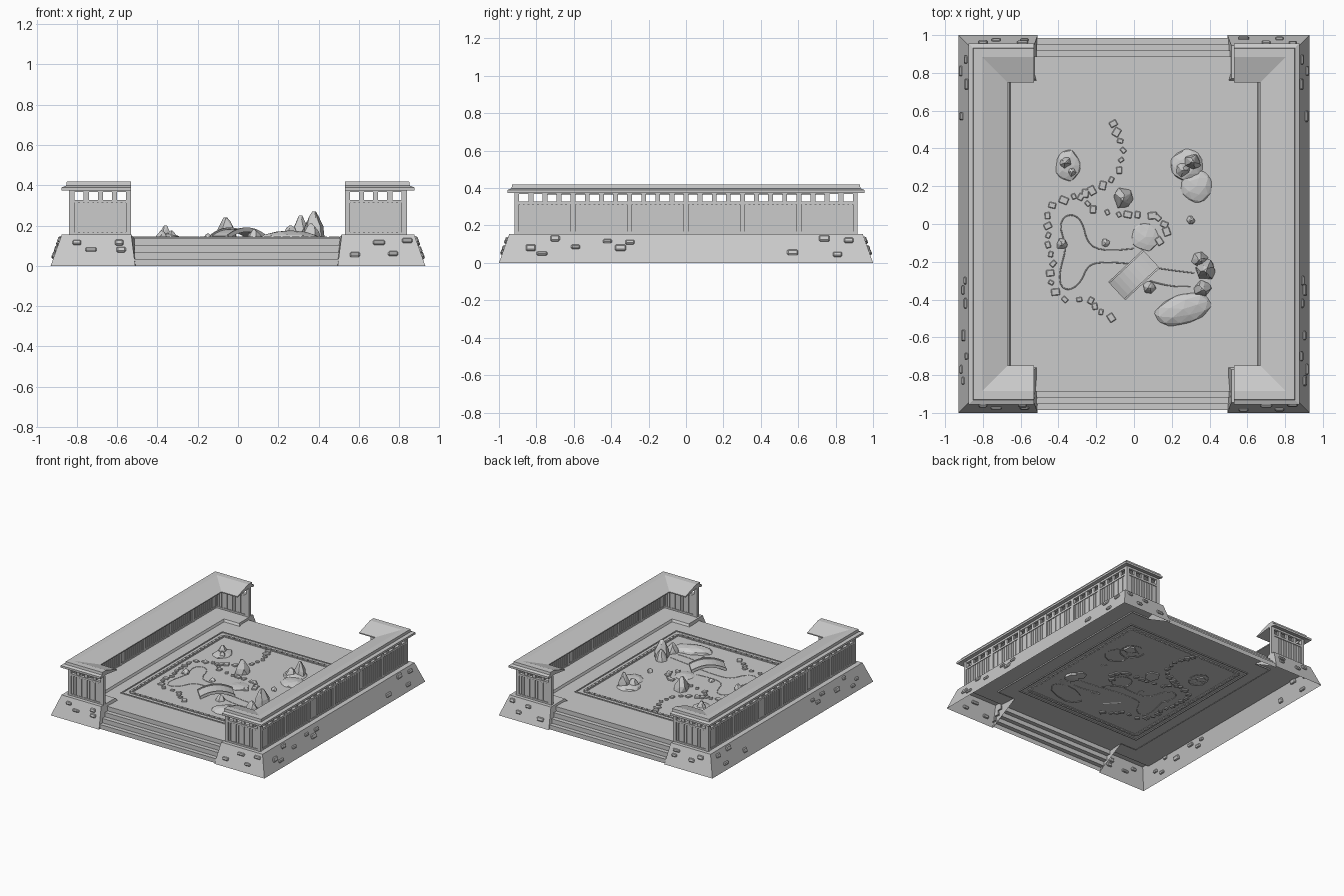
import bpy, bmesh, math, random
from mathutils import Vector, Matrix

random.seed(4)
if "Cube" in bpy.data.objects:
    bpy.data.objects.remove(bpy.data.objects["Cube"])

stone = bpy.data.materials.new("plain_grey")
stone.use_nodes = True
GREY = (0.6, 0.6, 0.6, 1)
stone.diffuse_color = GREY
stone.node_tree.nodes["Principled BSDF"].inputs["Base Color"].default_value = GREY

X, Y = 0.825, 0.905      # wall centre lines
WING = 0.53              # inner end of the corner wings
FLOOR, LEDGE = 0.138, 0.155


def finish(name, bm, recalc=True):
    if recalc:
        bmesh.ops.recalc_face_normals(bm, faces=bm.faces)
    mesh = bpy.data.meshes.new(name)
    bm.to_mesh(mesh)
    bm.free()
    mesh.materials.append(stone)
    ob = bpy.data.objects.new(name, mesh)
    bpy.context.collection.objects.link(ob)
    return ob


def add_box(bm, centre, size, rot=None):
    m = Matrix.Translation(centre) @ (rot or Matrix()) @ Matrix.Diagonal((*size, 1))
    return bmesh.ops.create_cube(bm, size=1, matrix=m)["verts"]


def loft(bm, rings, closed=True):
    """Bridge consecutive rings of points, returning the vertex rings."""
    vs = [[bm.verts.new(p) for p in r] for r in rings]
    n = len(vs[0])
    for a, b in zip(vs, vs[1:]):
        for i in range(n if closed else n - 1):
            j = (i + 1) % n
            bm.faces.new((a[i], a[j], b[j], b[i]))
    return vs


def sweep(name, side, profile):
    """Run an (outward offset, height) profile round a C-shaped wall."""
    path = (lambda o: (WING, -Y - o), lambda o: (X + o, -Y - o),
            lambda o: (X + o, Y + o), lambda o: (WING, Y + o))
    bm = bmesh.new()
    rings = loft(bm, [[(side * p(o)[0], p(o)[1], z) for o, z in profile] for p in path])
    bm.faces.new(rings[0])
    bm.faces.new(rings[-1])
    return finish(name, bm)


def bar(w, z0, z1):
    return [(w, z0), (w, z1), (-w, z1), (-w, z0)]


# Floor sheet with a flight of steps at the front and back
bm = bmesh.new()
flight = []
for i in range(4):
    y = -0.985 + 0.033 * i
    flight += [(y, FLOOR * i / 4), (y, FLOOR * (i + 1) / 4)]
steps = flight + [(-y, z) for y, z in reversed(flight)]
for (y0, z0), (y1, z1) in zip(steps, steps[1:]):
    w = 0.88 if y1 - y0 > 1 else 0.515
    bm.faces.new([bm.verts.new(p) for p in
                  ((-w, y0, z0), (w, y0, z0), (w, y1, z1), (-w, y1, z1))])
finish("floor_and_steps", bm, False)

for side, label in ((-1, "right"), (1, "left")):
    # Sloping plinth, open underneath
    end = 0.51 if side < 0 else 0.495
    half = [(0.93, 1, 0, 0.875, 0.945), (end, 1, 0, end + 0.02, 0.945),
            (end, 0.755, 0.13, end + 0.02, 0.77), (0.65, 0.755, 0.13, 0.662, 0.77)]
    ring = half + [(a, -b, c, d, -e) for a, b, c, d, e in reversed(half)]
    bm = bmesh.new()
    low, top = loft(bm, [[(side * a, b, c) for a, b, c, d, e in ring],
                         [(side * d, e, LEDGE) for a, b, c, d, e in ring]])
    bm.faces.new(top)
    finish(label + "_plinth", bm)

    # Roof, rails and panels
    sweep(label + "_roof", side, [(0.05, 0.374), (0.05, 0.39), (0.028, 0.398), (0.025, 0.418),
                                  (-0.02, 0.418), (-0.155, 0.374), (-0.155, 0.366), (0, 0.386)])
    sweep(label + "_base_rail", side, bar(0.011, LEDGE, 0.168))
    sweep(label + "_panel", side, bar(0.003, 0.165, 0.315))
    sweep(label + "_middle_rail", side, bar(0.012, 0.312, 0.328))
    sweep(label + "_top_beam", side, bar(0.01, 0.368, 0.385))

    # Posts, slats and small struts
    posts, slats, struts = bmesh.new(), bmesh.new(), bmesh.new()
    bays, zmid = 6, (LEDGE + 0.38) / 2
    for i in range(bays + 1):
        add_box(posts, (side * X, -Y + 2 * Y * i / bays, zmid), (0.026, 0.026, 0.225))
    for k in range(1, 72):
        add_box(slats, (side * X, -Y + 2 * Y * k / 72, 0.24), (0.014, 0.015, 0.15))
    for k in range(1, 24):
        add_box(struts, (side * X, -Y + 2 * Y * k / 24, 0.35), (0.014, 0.026, 0.05))
    for y in (-Y, Y):
        add_box(posts, (side * 0.543, y, zmid), (0.026, 0.026, 0.225))
        for k in range(1, 12):
            add_box(slats, (side * (0.543 + 0.0235 * k), y, 0.24), (0.015, 0.014, 0.15))
        for k in range(1, 4):
            add_box(struts, (side * (0.543 + 0.07 * k), y, 0.35), (0.026, 0.014, 0.05))
    for name, mesh in (("posts", posts), ("slats", slats), ("struts", struts)):
        finish(label + "_" + name, mesh)

    # Rough stones set in the long plinth wall
    bm = bmesh.new()
    tilt = Matrix.Rotation(-side * 0.35, 4, "Y")
    for y, z in ((-.83, .08), (-.77, .05), (-.7, .13), (-.59, .085), (-.42, .115), (-.35, .08),
                 (-.3, .11), (.57, .055), (.74, .13), (.81, .045), (.87, .12)):
        add_box(bm, (side * (0.93 - 0.36 * z), y, z),
                (0.024, random.uniform(.035, .06), random.uniform(.02, .036)), tilt)
    bmesh.ops.bevel(bm, geom=bm.edges[:], offset=0.006, segments=1, affect="EDGES")
    finish(label + "_side_stones", bm)

# Stones in the front and back plinth walls
bm = bmesh.new()
for s in (-1, 1):
    tilt = Matrix.Rotation(s * 0.35, 4, "X")
    for x, z in ((-.8, .115), (-.73, .08), (-.59, .115), (-.58, .08),
                 (.58, .055), (.7, .115), (.77, .06), (.84, .125)):
        add_box(bm, (x, s * (1 - 0.36 * z), z),
                (random.uniform(.04, .06), 0.024, random.uniform(.02, .034)), tilt)
bmesh.ops.bevel(bm, geom=bm.edges[:], offset=0.006, segments=1, affect="EDGES")
finish("end_stones", bm)


# Garden border: two curbs with a row of tiles between
def frame(name, x0, x1, y0, y1, t, h):
    bm = bmesh.new()
    cx, cy = (x0 + x1) / 2, (y0 + y1) / 2
    for y in (y0, y1):
        add_box(bm, (cx, y, FLOOR), (x1 - x0 + t, t, h))
    for x in (x0, x1):
        add_box(bm, (x, cy, FLOOR), (t, y1 - y0 - t, h))
    finish(name, bm)


frame("outer_curb", -0.562, 0.537, -0.647, 0.607, 0.008, 0.012)
frame("inner_curb", -0.507, 0.482, -0.592, 0.552, 0.005, 0.008)
bm = bmesh.new()
for k in range(22):
    x = -0.495 + 0.965 * k / 21
    for y in (-0.604, 0.565):
        add_box(bm, (x, y, FLOOR), (0.038, 0.018, 0.014))
for k in range(25):
    y = -0.575 + 1.11 * k / 24
    for x in (-0.521, 0.496):
        add_box(bm, (x, y, FLOOR), (0.018, 0.038, 0.014))
finish("border_tiles", bm)


# Low grassy mounds
def mound(x, y, rx, ry, h, turn=0):
    bm = bmesh.new()
    bmesh.ops.create_icosphere(bm, subdivisions=2, radius=1)
    for v in bm.verts:
        v.co *= random.uniform(0.92, 1.05)
    bm.transform(Matrix.Translation((x, y, FLOOR - 0.006)) @ Matrix.Rotation(turn, 4, "Z")
                 @ Matrix.Diagonal((rx, ry, h, 1)))
    bmesh.ops.bisect_plane(bm, geom=bm.verts[:] + bm.edges[:] + bm.faces[:],
                           plane_co=(0, 0, FLOOR - 0.005), plane_no=(0, 0, 1), clear_inner=True)
    finish("mound", bm)


for m in ((-.35, .31, .07, .09, .03), (.28, .31, .09, .09, .035), (.33, .2, .09, .09, .03),
          (.26, -.45, .16, .085, .045, .3), (.06, -.07, .08, .08, .02)):
    mound(*m)


# Faceted rocks: tapering convex hulls of random points
def rock(x, y, r, top):
    bm = bmesh.new()
    h = top - FLOOR
    turn = random.uniform(0, 6)
    for level, width, n in ((-0.05, 1, 6), (0.45, 0.85, 5), (0.85, 0.45, 4), (1, 0.2, 3)):
        for k in range(n):
            a = turn + math.tau * k / n + random.uniform(-0.3, 0.3)
            w = r * width * random.uniform(0.8, 1.1)
            bm.verts.new((x + w * math.cos(a), y + w * math.sin(a),
                          FLOOR + h * (level - random.uniform(0, 0.1) * (level < 1))))
    bmesh.ops.convex_hull(bm, input=bm.verts[:])
    finish("rock", bm)


for r in ((-.36, .325, .035, .2), (-.33, .275, .03, .175), (-.06, .135, .058, .24),
          (.31, .33, .048, .25), (.26, .29, .048, .2), (.3, .02, .025, .165),
          (-.38, -.105, .035, .175), (-.15, -.1, .026, .16), (.38, -.245, .065, .27),
          (.35, -.19, .045, .22), (.36, -.345, .05, .21), (.08, -.335, .036, .18)):
    rock(*r)

# Stepping stones strung along two winding paths
bm = bmesh.new()
paths = (((-.11, .54), (-.08, .45), (-.06, .35), (-.1, .24), (-.21, .18), (-.3, .15), (-.43, .11),
          (-.46, 0), (-.45, -.1), (-.43, -.2), (-.45, -.3), (-.38, -.4), (-.24, -.4), (-.18, -.46), (-.1, -.52)),
         ((-.3, .15), (-.22, .08), (-.1, .05), (.02, .05), (.13, .04), (.17, -.03), (.12, -.13)))
for path in paths:
    for a, b in zip(path, path[1:]):
        for t in (0.1, 0.6):
            p = Vector(a).lerp(Vector(b), t) + Vector((random.uniform(-.012, .012), 0))
            s = random.uniform(0.028, 0.05)
            add_box(bm, (p.x, p.y, FLOOR), (s, s * 0.8, 0.018),
                    Matrix.Rotation(random.uniform(0, 3), 4, "Z"))
bmesh.ops.bevel(bm, geom=bm.edges[:], offset=0.004, segments=1, affect="EDGES")
finish("stepping_stones", bm)

# Thin bank lines of the dry stream
banks = (((.32, -.26), (.15, -.24), (0, -.21), (-.15, -.2), (-.25, -.21), (-.27, -.3), (-.34, -.36),
          (-.4, -.33), (-.39, -.22), (-.35, -.12), (-.4, -.02), (-.37, .05), (-.3, .05), (-.26, -.02),
          (-.25, -.12), (-.15, -.15), (0, -.13)), ((.3, -.33), (.2, -.34), (.08, -.3)))
for pts in banks:
    curve = bpy.data.curves.new("stream_bank", "CURVE")
    curve.dimensions = "3D"
    curve.bevel_depth, curve.bevel_resolution, curve.resolution_u = 0.003, 0, 4
    sp = curve.splines.new("NURBS")
    sp.points.add(len(pts) - 1)
    sp.use_endpoint_u = True
    for q, (x, y) in zip(sp.points, pts):
        q.co = (x, y, FLOOR, 1)
    curve.materials.append(stone)
    bpy.context.collection.objects.link(bpy.data.objects.new("stream_bank", curve))

# Arched footbridge
place = Matrix.Translation((0, -0.27, FLOOR)) @ Matrix.Rotation(math.radians(43), 4, "Z")


def arch(name, y0, y1, low, high):
    bm = bmesh.new()
    rings = []
    for k in range(9):
        u = k / 4 - 1
        z = 0.035 * (1 - u * u)
        rings.append([(0.125 * u, y, z + d) for y, d in ((y0, low), (y1, low), (y1, high), (y0, high))])
    v = loft(bm, rings)
    bm.faces.new(v[0])
    bm.faces.new(v[-1])
    bm.transform(place)
    finish(name, bm)


arch("bridge_deck", -0.062, 0.062, -0.004, 0.01)
for s in (-1, 1):
    arch("bridge_edge", s * 0.056, s * 0.066, -0.004, 0.018)
